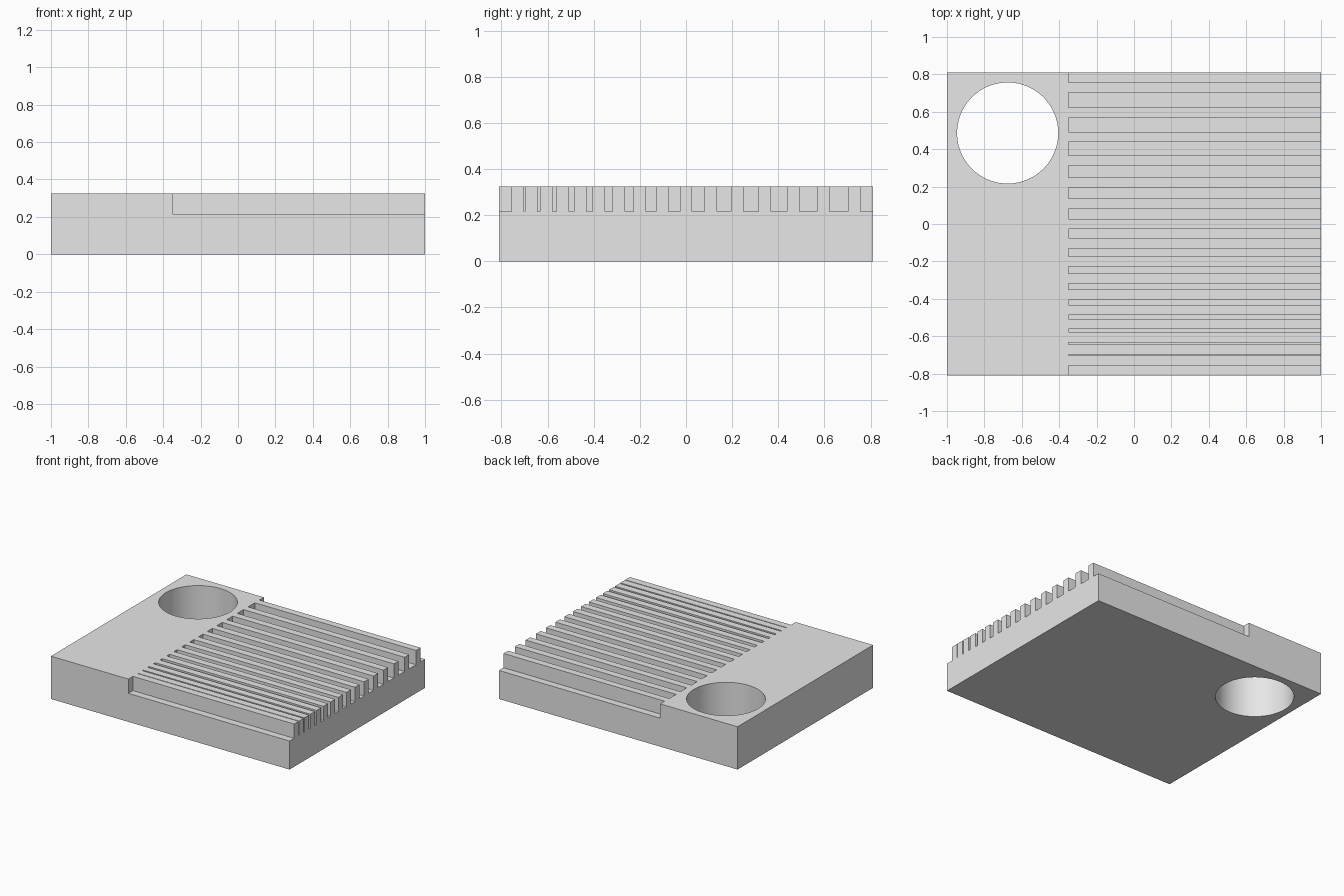
import bpy, bmesh
from math import radians
from mathutils import Matrix, Vector

old = bpy.data.objects.get("Cube")
if old:
    bpy.data.objects.remove(old, do_unlink=True)

U = 2 / 37                      # one design unit
W, D, H = 37 * U, 30 * U, 6 * U
FLOOR = 4 * U                   # bottom of the slots
SLOT_X = -W / 2 + 12 * U        # closed end of the slots

grey = bpy.data.materials.new("light_grey")
grey.use_nodes = True
colour = (0.8, 0.8, 0.8, 1)
grey.diffuse_color = colour
grey.node_tree.nodes["Principled BSDF"].inputs["Base Color"].default_value = colour


def add_box(bm, lo, hi):
    lo, hi = Vector(lo), Vector(hi)
    bmesh.ops.create_cube(bm, size=1, matrix=Matrix.Translation((lo + hi) / 2)
                          @ Matrix.Diagonal((*(hi - lo), 1)))


def make_object(name, bm):
    mesh = bpy.data.meshes.new(name)
    bm.to_mesh(mesh)
    bm.free()
    mesh.materials.append(grey)
    obj = bpy.data.objects.new(name, mesh)
    bpy.context.collection.objects.link(obj)
    return obj


# Solid block
bm = bmesh.new()
add_box(bm, (-W / 2, -D / 2, 0), (W / 2, D / 2, H))
block = make_object("slotted_block", bm)

# Slots: open steps at both edges, equal fins, gaps widening to the back
bm = bmesh.new()


def add_slot(y0, y1):
    add_box(bm, (SLOT_X, y0, FLOOR), (W / 2 + U, y1, H + U))


add_slot(-D / 2 - U, -D / 2 + U)
add_slot(D / 2 - U, D / 2 + U)
y = -D / 2 + U
for i in range(1, 16):
    y += U
    gap = i * U / 10
    add_slot(y, y + gap)
    y += gap
slot_cutter = make_object("slot_cutter", bm)

# Round through hole in the back corner
bm = bmesh.new()
bmesh.ops.create_cone(bm, cap_ends=True, segments=96, radius1=5 * U, radius2=5 * U,
                      depth=3 * H, matrix=Matrix.Translation(
                          (-W / 2 + 6 * U, D / 2 - 6 * U, H / 2)))
hole_cutter = make_object("hole_cutter", bm)

# Cut the block
bpy.ops.object.select_all(action="DESELECT")
block.select_set(True)
bpy.context.view_layer.objects.active = block
for cutter in (slot_cutter, hole_cutter):
    cutter.hide_render = True
    mod = block.modifiers.new("cut", "BOOLEAN")
    mod.operation = "DIFFERENCE"
    mod.solver = "EXACT"
    mod.object = cutter
    bpy.ops.object.modifier_apply(modifier=mod.name)
    bpy.data.objects.remove(cutter, do_unlink=True)

bpy.ops.object.shade_smooth_by_angle(angle=radians(30))
